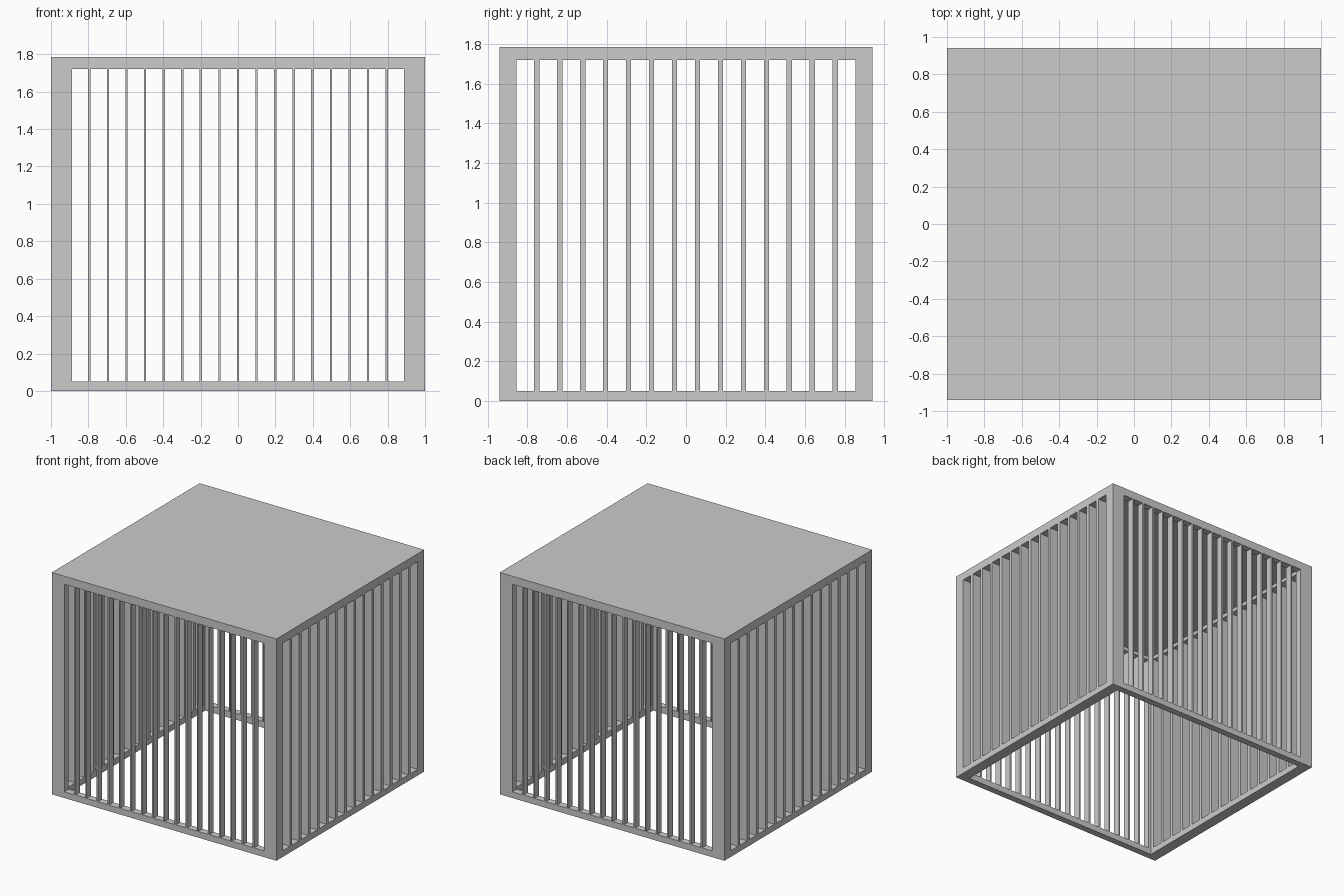
import bpy, bmesh
from mathutils import Matrix, Vector

if "Cube" in bpy.data.objects:
    bpy.data.objects.remove(bpy.data.objects["Cube"])

HX, HY, H = 1.0, 0.94, 1.785      # outer half sizes and height
TX, TY = 0.088, 0.055             # side wall and front/back wall thickness
Z0, Z1 = 0.05, 1.72               # slot bottom and top
CEIL = 1.75                       # underside of the roof


def boxes(name, spans):
    """One object made of axis-aligned boxes given as (min, max) corners."""
    bm = bmesh.new()
    for lo, hi in spans:
        lo, hi = Vector(lo), Vector(hi)
        m = Matrix.Translation((lo + hi) / 2) @ Matrix.Diagonal((*(hi - lo), 1))
        bmesh.ops.create_cube(bm, size=1, matrix=m)
    me = bpy.data.meshes.new(name)
    bm.to_mesh(me)
    bm.free()
    ob = bpy.data.objects.new(name, me)
    bpy.context.collection.objects.link(ob)
    return ob


def slots(half, count, bar):
    """Start and end of evenly spaced slots separated by bars."""
    w = (2 * half - (count - 1) * bar) / count
    return [(-half + i * (w + bar), -half + i * (w + bar) + w) for i in range(count)]


# solid block that becomes the barred enclosure
cage = boxes("barred_cage", [((-HX, -HY, 0), (HX, HY, H))])

# hollow inside, open at the bottom
cavity = boxes("cavity_cutter", [((TX - HX, TY - HY, -0.2), (HX - TX, HY - TY, CEIL))])

# slots through front and back walls, leaving thin bars
front = boxes("front_slot_cutter",
              [((a, -1.2, Z0), (b, 1.2, Z1)) for a, b in slots(0.888, 18, 0.012)])

# slots through left and right walls, leaving thicker bars
side = boxes("side_slot_cutter",
             [((-1.2, a, Z0), (1.2, b, Z1)) for a, b in slots(0.855, 15, 0.027)])

for cutter in (cavity, front, side):
    mod = cage.modifiers.new(cutter.name, 'BOOLEAN')
    mod.operation = 'DIFFERENCE'
    mod.solver = 'EXACT'
    mod.object = cutter
    cutter.hide_render = True

# bake the cuts and remove the cutters
dg = bpy.context.evaluated_depsgraph_get()
baked = bpy.data.meshes.new_from_object(cage.evaluated_get(dg))
cage.modifiers.clear()
cage.data = baked
for cutter in (cavity, front, side):
    bpy.data.objects.remove(cutter)
